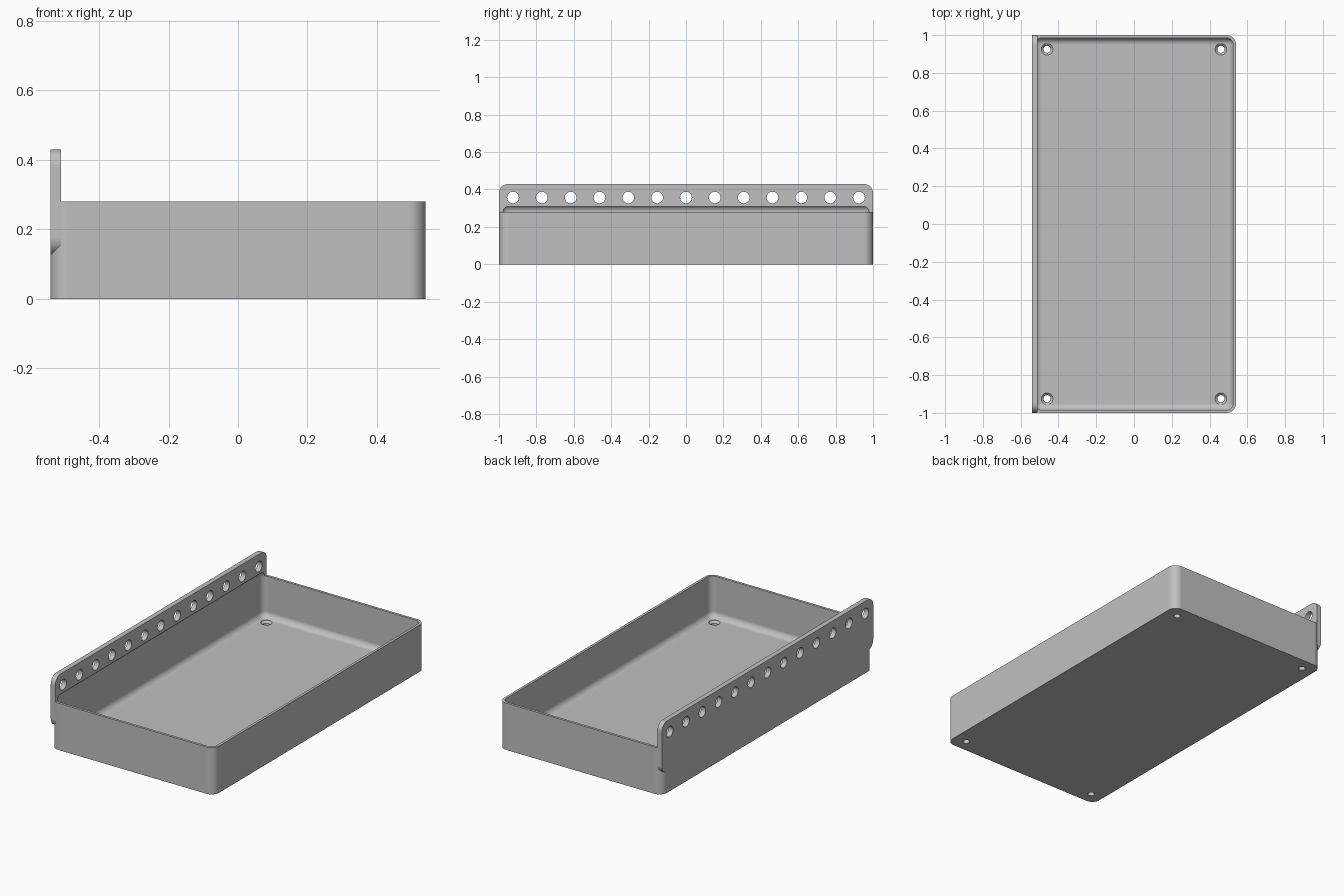
import bpy
import bmesh
from math import cos, sin, pi
from mathutils import Vector, Matrix

cube = bpy.data.objects.get("Cube")
if cube:
    bpy.data.objects.remove(cube, do_unlink=True)

HALF_X, HALF_Y, TRAY_H = 0.54, 1.0, 0.28
CORNER, WALL, FLOOR = 0.05, 0.015, 0.035
PLATE_T, PLATE_LOW, PLATE_TOP = 0.03, 0.125, 0.43

grey = bpy.data.materials.new("matte_grey")
grey.use_nodes = True
colour = (0.53, 0.53, 0.53, 1)
grey.diffuse_color = colour
grey.node_tree.nodes["Principled BSDF"].inputs["Base Color"].default_value = colour


def finish(bm, name):
    bmesh.ops.recalc_face_normals(bm, faces=bm.faces)
    mesh = bpy.data.meshes.new(name)
    bm.to_mesh(mesh)
    bm.free()
    mesh.materials.append(grey)
    obj = bpy.data.objects.new(name, mesh)
    bpy.context.collection.objects.link(obj)
    return obj


def rounded_rect(half_w, half_h, r, steps=10):
    """Outline of a rectangle with round corners, counter-clockwise."""
    points = []
    for q, (sx, sy) in enumerate([(1, 1), (-1, 1), (-1, -1), (1, -1)]):
        for i in range(steps + 1):
            a = (q + i / steps) * pi / 2
            points.append((sx * (half_w - r) + r * cos(a),
                           sy * (half_h - r) + r * sin(a)))
    return points


def prism(name, points, direction):
    bm = bmesh.new()
    face = bm.faces.new([bm.verts.new(p) for p in points])
    out = bmesh.ops.extrude_face_region(bm, geom=[face])["geom"]
    moved = [v for v in out if isinstance(v, bmesh.types.BMVert)]
    bmesh.ops.translate(bm, verts=moved, vec=Vector(direction))
    return finish(bm, name)


def combine(target, tool, operation):
    """Apply a boolean and discard the tool."""
    mod = target.modifiers.new(tool.name, "BOOLEAN")
    mod.operation, mod.solver, mod.object = operation, "EXACT", tool
    bpy.context.view_layer.objects.active = target
    bpy.ops.object.modifier_apply(modifier=mod.name)
    bpy.data.objects.remove(tool, do_unlink=True)


# Solid tray body with rounded upright corners
tray = prism("tray", [(x, y, 0) for x, y in rounded_rect(HALF_X, HALF_Y, CORNER)],
             (0, 0, TRAY_H))

# Round-cornered mounting plate, flush with the right wall
mid_z, half_z = (PLATE_TOP + PLATE_LOW) / 2, (PLATE_TOP - PLATE_LOW) / 2
plate = prism("mounting_plate",
              [(-HALF_X, y, mid_z + z) for y, z in rounded_rect(HALF_Y, half_z, CORNER)],
              (PLATE_T, 0, 0))
combine(tray, plate, "UNION")

# Filleted cavity, reaching a little way up into the plate
cavity_top = 0.316
bm = bmesh.new()
bmesh.ops.create_cube(bm, size=1)
bmesh.ops.scale(bm, verts=bm.verts, vec=(2 * (HALF_X - WALL), 2 * (HALF_Y - WALL),
                                         cavity_top - FLOOR))
bmesh.ops.translate(bm, verts=bm.verts, vec=(0, 0, (cavity_top + FLOOR) / 2))
bmesh.ops.bevel(bm, geom=bm.edges[:], offset=CORNER - WALL, offset_type="OFFSET",
                segments=8, profile=0.5, affect="EDGES")
combine(tray, finish(bm, "cavity"), "DIFFERENCE")

# Row of thirteen holes through the plate
bm = bmesh.new()
for i in range(13):
    place = Matrix.Translation((-HALF_X, -0.925 + i * 1.85 / 12, 0.357))
    bmesh.ops.create_cone(bm, cap_ends=True, segments=32, radius1=0.031, radius2=0.031,
                          depth=0.15, matrix=place @ Matrix.Rotation(pi / 2, 4, "Y"))
combine(tray, finish(bm, "plate_holes"), "DIFFERENCE")

# Four countersunk screw holes in the floor
bm = bmesh.new()
profile = [(0.019, -0.02), (0.019, 0.022), (0.031, 0.034), (0.031, 0.07)]
sides = 32
for cx in (-0.46, 0.46):
    for cy in (-0.925, 0.925):
        rings = [[bm.verts.new((cx + r * cos(2 * pi * k / sides),
                                cy + r * sin(2 * pi * k / sides), z))
                  for k in range(sides)] for r, z in profile]
        for low, high in zip(rings, rings[1:]):
            for k in range(sides):
                n = (k + 1) % sides
                bm.faces.new((low[k], low[n], high[n], high[k]))
        bm.faces.new(rings[0][::-1])
        bm.faces.new(rings[-1])
combine(tray, finish(bm, "screw_holes"), "DIFFERENCE")

# Smooth fillets, crisp edges and flat large faces
bpy.ops.object.select_all(action="DESELECT")
tray.select_set(True)
bpy.context.view_layer.objects.active = tray
bpy.ops.object.shade_smooth_by_angle(angle=pi / 6)
weighted = tray.modifiers.new("flat_face_shading", "WEIGHTED_NORMAL")
weighted.keep_sharp = True
tray.name = "tray_with_mounting_plate"
